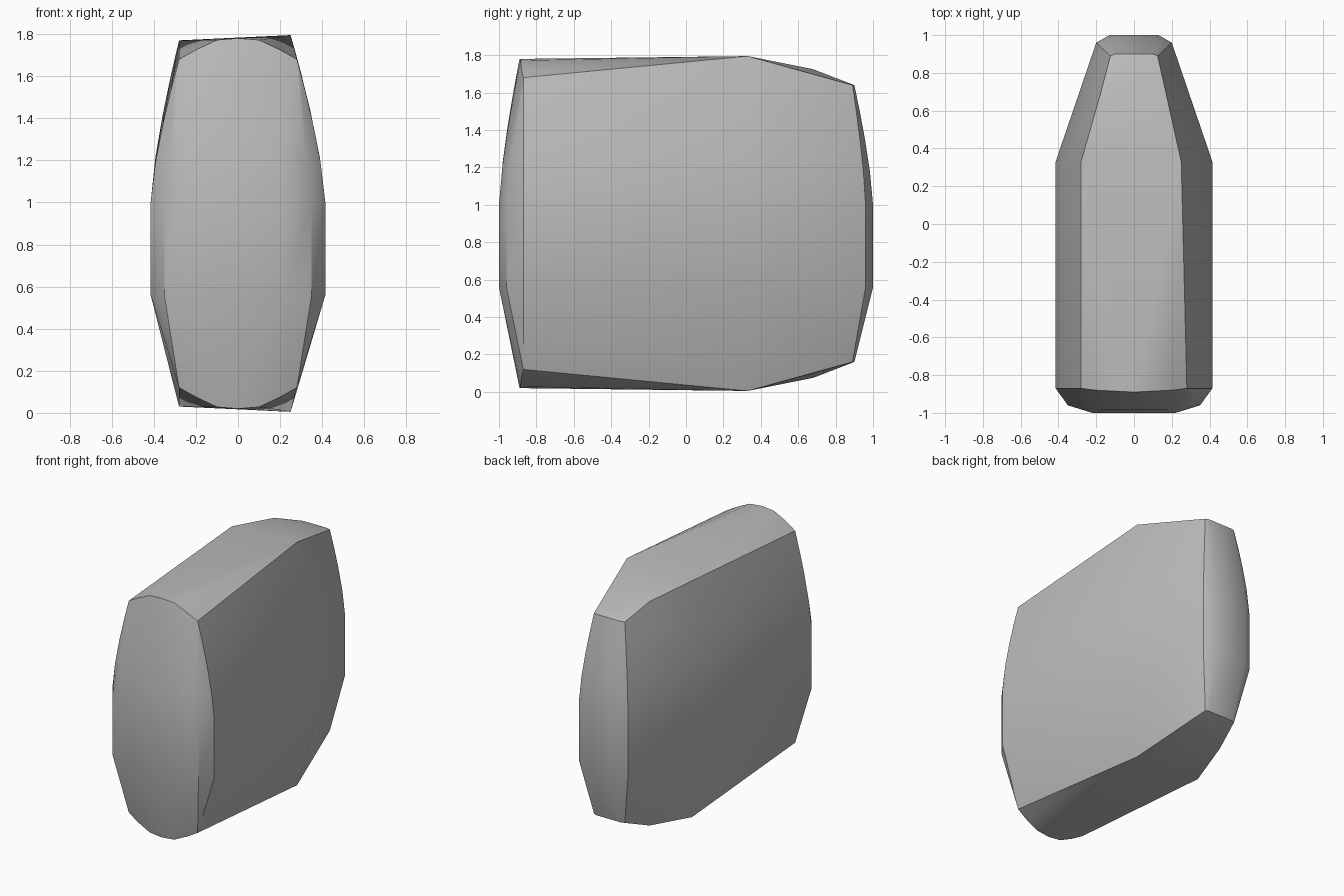
import bpy, bmesh

cube = bpy.data.objects.get("Cube")
if cube:
    bpy.data.objects.remove(cube, do_unlink=True)

HEIGHT = 1.8
MID_TOP = 1.0   # upper end of the widest band

# Half outlines from front to back: (waist x, waist y), (rim x, y, z)
right_half = [
    ((0, -1), (0, -0.89, 1.78)),
    ((0.22, -1), (0.1, -0.885, 1.772)),
    ((0.35, -0.96), (0.2, -0.88, 1.725)),
    ((0.415, -0.87), (0.28, -0.87, 1.68)),
    ((0.415, 0.33), (0.25, 0.33, 1.795)),
    ((0.2, 0.96), (0.125, 0.89, 1.64)),
    ((0.13, 1), (0.1, 0.9, 1.64)),
]
# The other half is mirrored, with a fuller shoulder towards the back
left_half = [((-w[0], w[1]), (-r[0], r[1], r[2])) for w, r in right_half[1:]]
left_half[3] = ((-0.415, 0.33), (-0.28, 0.33, 1.77))
left_half.append(((-0.3, 0.66), (-0.18, 0.68, 1.725)))

# Rounded convex body: rings bulge from the waist to both rims
bm = bmesh.new()
for waist, rim in right_half + left_half:
    for t in (0, 0.28, 0.55, 0.78, 0.93, 1):
        f = t ** 1.4
        x = waist[0] + (rim[0] - waist[0]) * f
        y = waist[1] + (rim[1] - waist[1]) * f
        z = MID_TOP + (rim[2] - MID_TOP) * t
        z_low = HEIGHT - z if t else 0.56
        bm.verts.new((x, y, z))
        bm.verts.new((x, y, z_low))
hull = bmesh.ops.convex_hull(bm, input=bm.verts[:])
inner = {g for g in hull["geom_interior"] + hull["geom_unused"]
         if isinstance(g, bmesh.types.BMVert)}
bmesh.ops.delete(bm, geom=list(inner), context="VERTS")
bmesh.ops.dissolve_limit(bm, angle_limit=0.01, verts=bm.verts[:], edges=bm.edges[:])
bmesh.ops.recalc_face_normals(bm, faces=bm.faces[:])

mesh = bpy.data.meshes.new("body")
bm.to_mesh(mesh)
bm.free()
body = bpy.data.objects.new("body", mesh)
bpy.context.collection.objects.link(body)

# Plain grey surface
grey = bpy.data.materials.new("plain grey")
grey.use_nodes = True
color = (0.5, 0.5, 0.5, 1)
grey.diffuse_color = color
grey.node_tree.nodes["Principled BSDF"].inputs["Base Color"].default_value = color
mesh.materials.append(grey)

bpy.ops.object.select_all(action="DESELECT")
body.select_set(True)
bpy.context.view_layer.objects.active = body
bpy.ops.object.shade_smooth_by_angle(angle=0.6)
